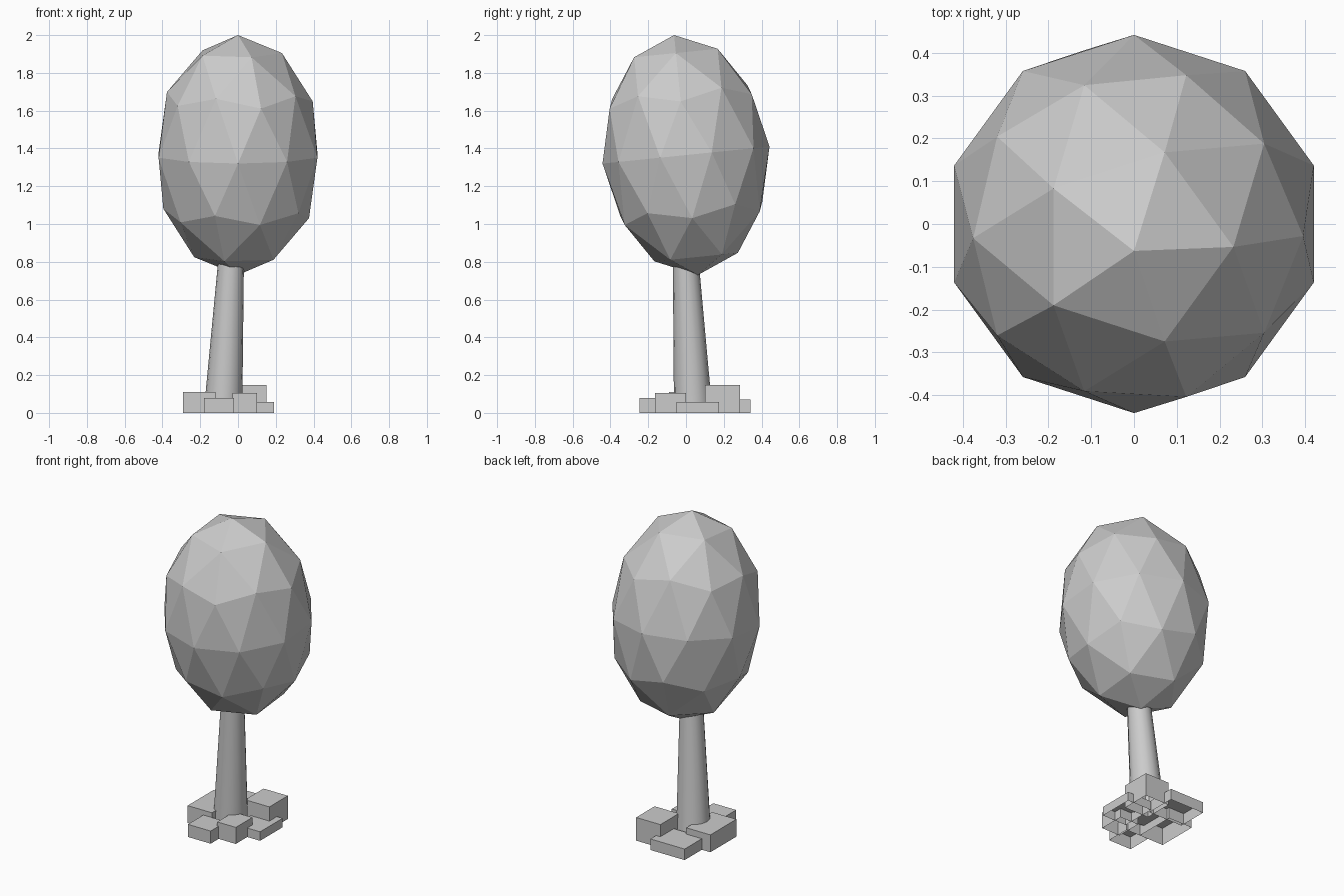
import bpy, bmesh
from mathutils import Matrix, Vector

if "Cube" in bpy.data.objects:
    bpy.data.objects.remove(bpy.data.objects["Cube"])


def add_object(name, bm):
    bmesh.ops.recalc_face_normals(bm, faces=bm.faces)
    mesh = bpy.data.meshes.new(name)
    bm.to_mesh(mesh)
    bm.free()
    obj = bpy.data.objects.new(name, mesh)
    bpy.context.collection.objects.link(obj)
    return obj


# Crown: faceted icosphere, stretched upright and leaning slightly forward
bm = bmesh.new()
bmesh.ops.create_icosphere(bm, subdivisions=2, radius=1)
lean = Matrix(((0.442, 0, 0, 0),
               (0, 0.442, -0.063, 0),
               (0, 0.045, 0.635, 1.365),
               (0, 0, 0, 1)))
bmesh.ops.transform(bm, matrix=lean, verts=bm.verts)
add_object("crown", bm)

# Trunk: tapered leaning tube running up into the crown
bm = bmesh.new()
bottom, top = Vector((-0.077, 0.036, 0.05)), Vector((-0.034, -0.004, 0.86))
sections = [(bottom, 0.1), (top, 0.066)]
bmesh.ops.create_cone(bm, cap_ends=True, segments=16, radius1=1, radius2=1, depth=1)
for v in bm.verts:
    centre, radius = sections[v.co.z > 0]
    v.co = centre + Vector((v.co.x * radius, v.co.y * radius, 0))
trunk = add_object("trunk", bm)
bpy.context.view_layer.objects.active = trunk
trunk.select_set(True)
bpy.ops.object.shade_smooth_by_angle()
trunk.select_set(False)

# Base blocks, open underneath: x range, y range, height
blocks = {
    "left_block": (-0.29, -0.12, -0.09, 0.17, 0.11),
    "front_left_block": (-0.18, -0.02, -0.245, -0.09, 0.08),
    "front_block": (-0.03, 0.10, -0.165, 0.0, 0.105),
    "right_block": (0.02, 0.19, -0.05, 0.175, 0.057),
    "back_right_block": (-0.02, 0.15, 0.10, 0.285, 0.147),
    "back_left_block": (-0.23, 0.01, 0.15, 0.342, 0.07),
}
for name, (x0, x1, y0, y1, height) in blocks.items():
    bm = bmesh.new()
    bmesh.ops.create_cube(bm, size=1)
    bmesh.ops.scale(bm, vec=(x1 - x0, y1 - y0, height), verts=bm.verts)
    bmesh.ops.translate(bm, vec=((x0 + x1) / 2, (y0 + y1) / 2, height / 2), verts=bm.verts)
    bmesh.ops.recalc_face_normals(bm, faces=bm.faces)
    underside = [f for f in bm.faces if f.normal.z < -0.5]
    bmesh.ops.delete(bm, geom=underside, context='FACES')
    add_object(name, bm)
